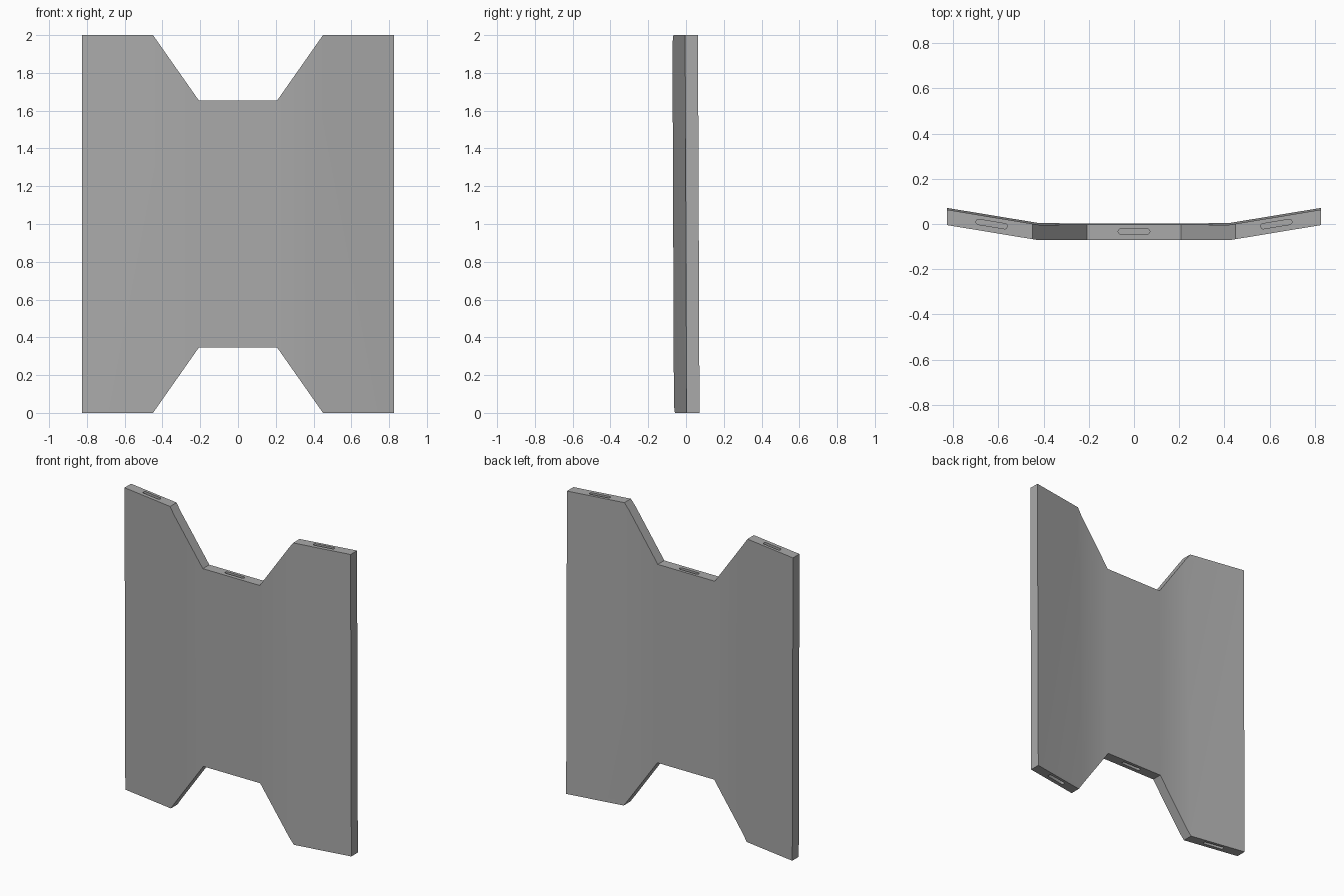
import bpy, bmesh, math
from mathutils import Matrix, Vector

if "Cube" in bpy.data.objects:
    bpy.data.objects.remove(bpy.data.objects["Cube"], do_unlink=True)

THICK, BEND_X, SLOPE, LEAN = 0.068, 0.42, 0.165, 0.004

grey = bpy.data.materials.new("plain grey")
grey.use_nodes = True
colour = (0.4, 0.4, 0.4, 1)
grey.diffuse_color = colour
grey.node_tree.nodes["Principled BSDF"].inputs["Base Color"].default_value = colour


def add_object(name, bm):
    bmesh.ops.recalc_face_normals(bm, faces=bm.faces)
    mesh = bpy.data.meshes.new(name)
    bm.to_mesh(mesh)
    bm.free()
    mesh.materials.append(grey)
    obj = bpy.data.objects.new(name, mesh)
    bpy.context.collection.objects.link(obj)
    return obj


def prism(outline, direction):
    """Solid made by extruding a closed outline."""
    bm = bmesh.new()
    face = bm.faces.new([bm.verts.new(p) for p in outline])
    ext = bmesh.ops.extrude_face_region(bm, geom=[face])
    moved = [g for g in ext["geom"] if isinstance(g, bmesh.types.BMVert)]
    bmesh.ops.translate(bm, verts=moved, vec=direction)
    return bm


def bend(x):
    return SLOPE * max(0, abs(x) - BEND_X)


# Plate outline: one quarter, mirrored to all four corners
quarter = [(0.827, 1), (0.45, 1), (0.208, 0.655)]
half = quarter + [(-x, z) for x, z in reversed(quarter)]
outline = half + [(x, -z) for x, z in reversed(half)]
bm = prism([(x, -THICK, z + 1) for x, z in outline], (0, THICK, 0))

# Fold the side wings back and lean the plate slightly forward
for side in (-1, 1):
    bmesh.ops.bisect_plane(bm, geom=bm.verts[:] + bm.edges[:] + bm.faces[:],
                           plane_co=(side * BEND_X, 0, 0), plane_no=(1, 0, 0))
for v in bm.verts:
    v.co.y += bend(v.co.x) - LEAN * (v.co.z - 1)
plate = add_object("folded_plate", bm)


# Rounded slots in the upper and lower edges
def slot_cutter(x, z):
    length, radius, depth, steps = 0.14, 0.0115, 0.1, 8
    points = []
    for end in (1, -1):
        for i in range(steps + 1):
            a = math.pi * (i / steps - 0.5)
            points.append(Vector((end * (length / 2 - radius + radius * math.cos(a)),
                                  end * radius * math.sin(a), 0)))
    bm = prism(points, (0, 0, 2 * depth))
    angle = math.atan(SLOPE) * ((x > 0) - (x < 0))
    y = -THICK / 2 + 0.003 + bend(x) - LEAN * (z - 1)
    bm.transform(Matrix.Translation((x, y, z - depth)) @ Matrix.Rotation(angle, 4, "Z"))
    return add_object("slot_cutter", bm)


def cut(target, cutter):
    cutter.hide_render = True
    mod = target.modifiers.new("slot", "BOOLEAN")
    mod.operation = "DIFFERENCE"
    mod.solver = "EXACT"
    mod.object = cutter
    bpy.ops.object.modifier_apply(modifier=mod.name)
    bpy.data.objects.remove(cutter, do_unlink=True)


bpy.ops.object.select_all(action="DESELECT")
plate.select_set(True)
bpy.context.view_layer.objects.active = plate
for x, top, bottom in ((-0.63, 2, 0), (0, 1.655, 0.345), (0.63, 2, 0)):
    for z in (top, bottom):
        cut(plate, slot_cutter(x, z))

bpy.ops.object.shade_smooth_by_angle(angle=math.radians(30))
